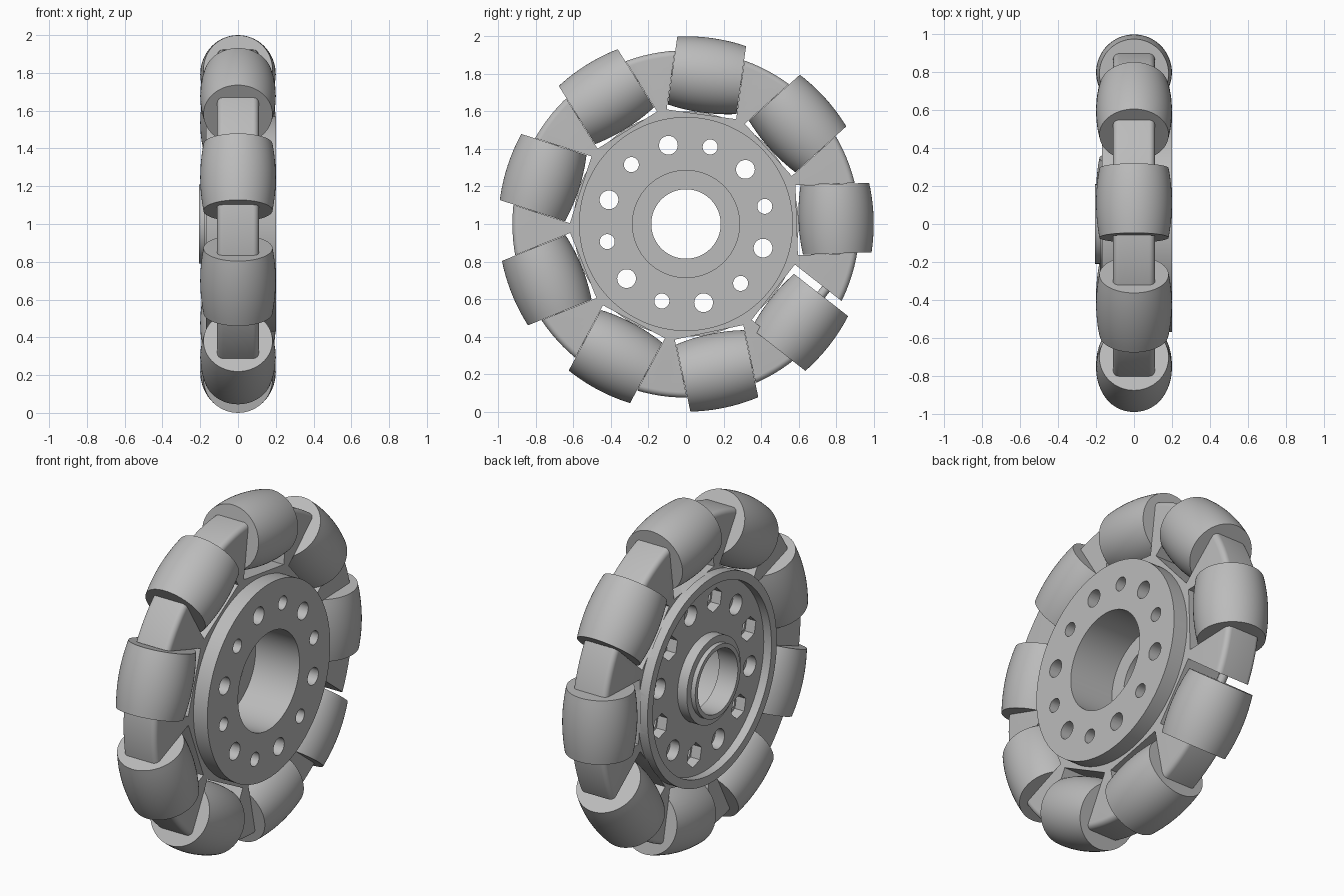
import bpy, bmesh, math
from mathutils import Matrix

cube = bpy.data.objects.get("Cube")
if cube:
    bpy.data.objects.remove(cube, do_unlink=True)

grey = bpy.data.materials.new("plain_grey")
grey.use_nodes = True
colour = (0.5, 0.5, 0.5, 1)
grey.diffuse_color = colour
grey.node_tree.nodes["Principled BSDF"].inputs["Base Color"].default_value = colour


def frame(angle, radius=0.0, slide=0.0):
    """Wheel frame: local x = axle, y = radial, z = tangent."""
    return (Matrix.Translation((0, 0, 1)) @ Matrix.Rotation(math.radians(angle), 4, 'X')
            @ Matrix.Translation((0, radius, slide)))


def make(name, bm, matrix):
    bmesh.ops.recalc_face_normals(bm, faces=bm.faces)
    bm.transform(matrix)
    mesh = bpy.data.meshes.new(name)
    bm.to_mesh(mesh)
    bm.free()
    mesh.materials.append(grey)
    obj = bpy.data.objects.new(name, mesh)
    bpy.context.collection.objects.link(obj)
    return obj


def lathe(name, profile, segments, matrix):
    """Revolve a closed (along, radius) outline around local x."""
    bm = bmesh.new()
    rings = []
    for i in range(segments):
        a = math.tau * i / segments
        rings.append([bm.verts.new((x, r * math.cos(a), r * math.sin(a))) for x, r in profile])
    n = len(profile)
    for i in range(segments):
        p, q = rings[i], rings[(i + 1) % segments]
        for j in range(n):
            k = (j + 1) % n
            bm.faces.new((p[j], p[k], q[k], q[j]))
    return make(name, bm, matrix)


def add_prism(bm, sides, radius, x0, x1, matrix):
    turn = Matrix.Translation(((x0 + x1) / 2, 0, 0)) @ Matrix.Rotation(math.pi / 2, 4, 'Y')
    bmesh.ops.create_cone(bm, cap_ends=True, segments=sides, radius1=radius, radius2=radius,
                          depth=abs(x1 - x0), matrix=matrix @ turn)


def smooth(obj):
    bpy.ops.object.select_all(action='DESELECT')
    obj.select_set(True)
    bpy.context.view_layer.objects.active = obj
    bpy.ops.object.shade_smooth_by_angle(angle=math.radians(30))


def cut(obj, cutter):
    mod = obj.modifiers.new("cut", 'BOOLEAN')
    mod.operation = 'DIFFERENCE'
    mod.solver = 'EXACT'
    mod.object = cutter
    bpy.context.view_layer.objects.active = obj
    bpy.ops.object.modifier_apply(modifier=mod.name)
    bpy.data.objects.remove(cutter, do_unlink=True)


# Hub and carrier ring in one turned outline
half, outer, fillet = 0.11, 0.925, 0.03
arc = [math.radians(d) for d in range(0, 91, 15)]
right_edge = [(half - fillet + fillet * math.cos(a), outer - fillet + fillet * math.sin(a)) for a in arc]
left_edge = [(-x, r) for x, r in reversed(right_edge)]
outline = ([(0.2, 0.285), (0.2, 0.57), (half, 0.57)] + right_edge + left_edge
           + [(-half, 0.6), (-0.17, 0.6), (-0.17, 0.55), (-0.12, 0.55), (-0.12, 0.25),
              (-0.18, 0.25), (-0.18, 0.21), (-0.207, 0.21), (-0.207, 0.185),
              (-0.085, 0.185), (-0.085, 0.285)])
body = lathe("hub_and_carrier_ring", outline, 128, frame(0))

# Roller pockets through the ring
roller_angles = [82 - 40 * i for i in range(9)]
bm = bmesh.new()
for a in roller_angles:
    bmesh.ops.create_cube(bm, size=1, matrix=frame(a, 0.79) @ Matrix.Diagonal((0.24, 0.4, 0.374, 1)))
cut(body, make("pocket_cutter", bm, Matrix()))

# Bolt holes, alternating hexagonal nut seats and round counterbores
holes, seats = bmesh.new(), bmesh.new()
for i in range(12):
    m = frame(12.6 + 30 * i, 0.43)
    large = i % 2 == 1
    add_prism(holes, 32, 0.05 if large else 0.04, -0.3, 0.3, m)
    add_prism(seats, 6 if large else 32, 0.07 if large else 0.058, -0.3, -0.06, m)
cut(body, make("hole_cutter", holes, Matrix()))
cut(body, make("seat_cutter", seats, Matrix()))
smooth(body)

# Barrel rollers follow the wheel's rolling circle; one has slid along its pin
centre, length = 0.8, 0.37
upright = Matrix.Rotation(-math.pi / 2, 4, 'Y')
for i, a in enumerate(roller_angles):
    slide = -0.04 if i == 3 else 0
    steps = [length * (k / 12 - 0.5) for k in range(13)]
    profile = [(-length / 2, 0.022)]
    profile += [(t, math.sqrt(1 - t * t) - centre) for t in steps]
    profile += [(length / 2, 0.022)]
    smooth(lathe(f"roller_{i + 1}", profile, 64, frame(a, centre, slide) @ upright))
    pin = bmesh.new()
    add_prism(pin, 24, 0.025, -0.23, 0.23, Matrix())
    smooth(make(f"roller_pin_{i + 1}", pin, frame(a, centre) @ upright))
